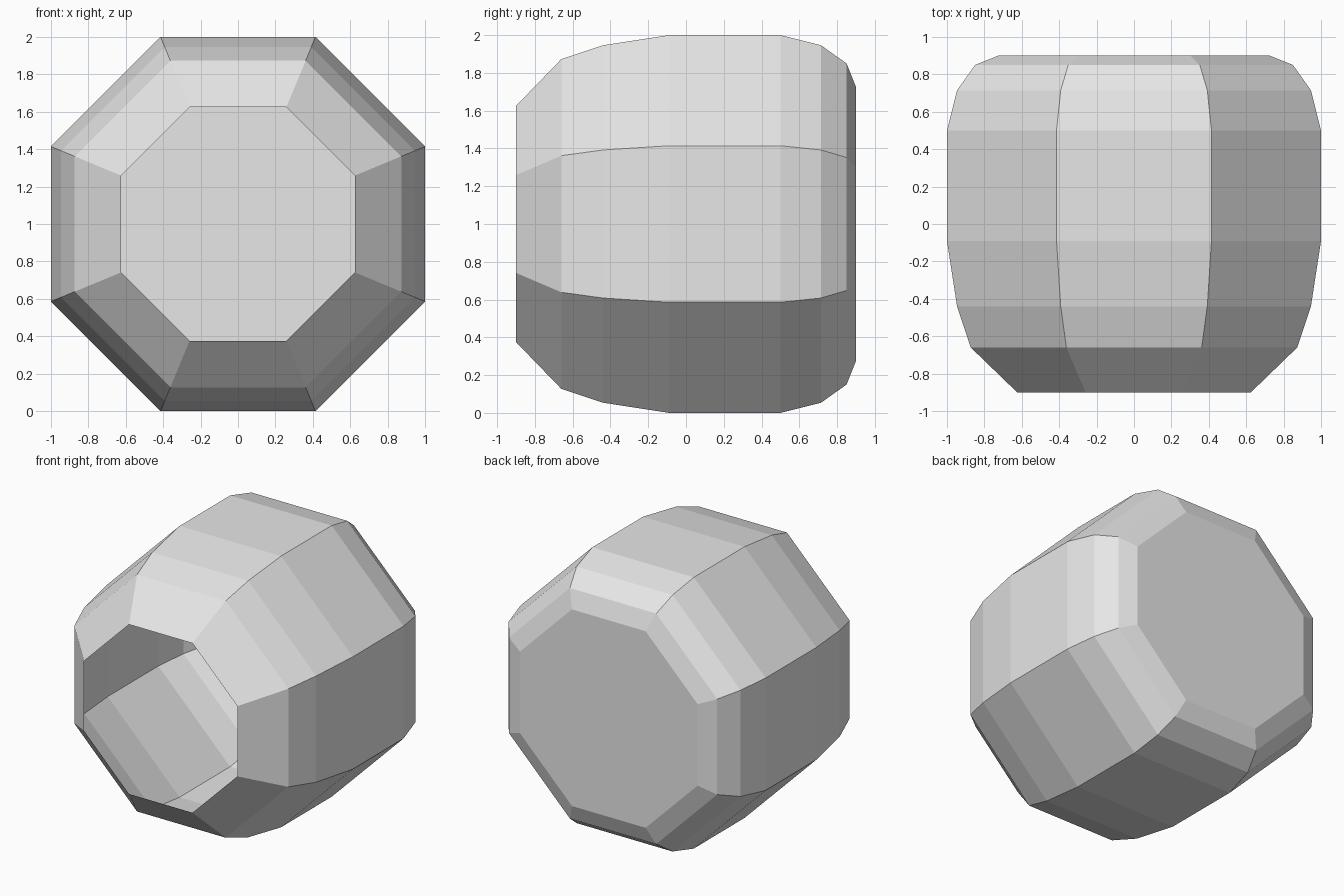
import bpy, bmesh, math

if "Cube" in bpy.data.objects:
    bpy.data.objects.remove(bpy.data.objects["Cube"])

# One plain grey for the whole pot
grey = bpy.data.materials.new("light_grey")
grey.diffuse_color = (0.8, 0.8, 0.8, 1)
grey.use_nodes = True
grey.node_tree.nodes["Principled BSDF"].inputs["Base Color"].default_value = grey.diffuse_color

SIDES = 8
# (y position, distance from axis to flat side), mouth to base
PROFILE = [(-0.90, 0.625), (-0.66, 0.873), (-0.44, 0.946), (-0.09, 1.0),
           (0.50, 1.0), (0.715, 0.946), (0.85, 0.85), (0.90, 0.725)]


def ring(bm, y, apothem):
    """Octagon around the y axis with flats on top, bottom and sides."""
    r = apothem / math.cos(math.pi / SIDES)
    angles = [(i + 0.5) * math.tau / SIDES for i in range(SIDES)]
    return [bm.verts.new((r * math.cos(a), y, 1 + r * math.sin(a))) for a in angles]


# Thin open shell lying on its side, mouth facing the front
bm = bmesh.new()
rings = [ring(bm, y, a) for y, a in PROFILE]
for a, b in zip(rings, rings[1:]):
    for i in range(SIDES):
        j = (i + 1) % SIDES
        bm.faces.new((a[i], b[i], b[j], a[j]))

# Closed base at the back
bm.faces.new(rings[-1][::-1])
bm.normal_update()
# Make the base and the walls face outward
if bm.faces[:][-1].normal.y < 0:
    bm.faces[:][-1].normal_flip()
for f in bm.faces[:][:-1]:
    c = f.calc_center_median()
    if f.normal.x * c.x + f.normal.z * (c.z - 1) < 0:
        f.normal_flip()

mesh = bpy.data.meshes.new("pot_shell")
bm.to_mesh(mesh)
bm.free()
mesh.materials.append(grey)
pot = bpy.data.objects.new("pot_shell", mesh)
bpy.context.collection.objects.link(pot)
